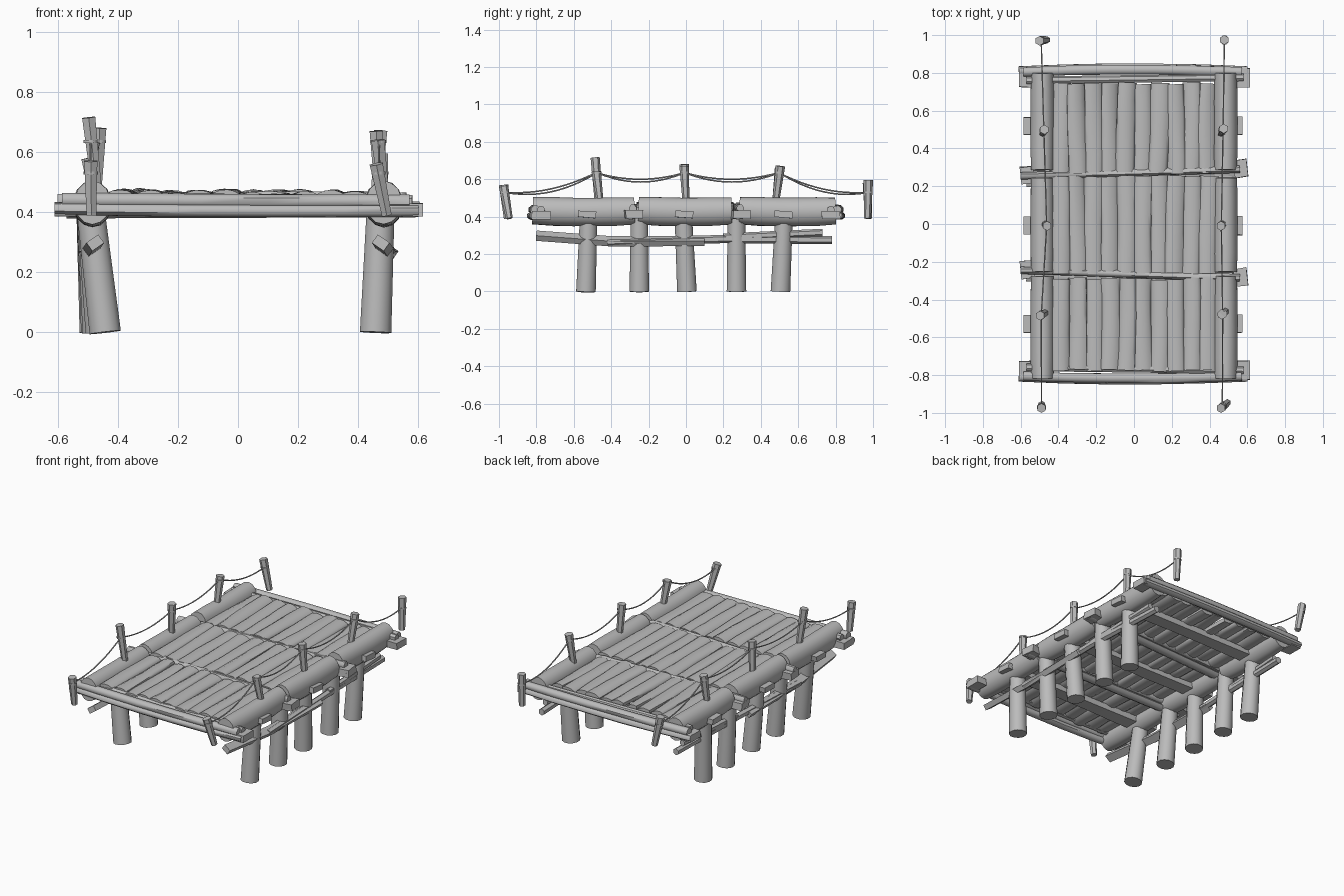
import bpy, bmesh, math, random
from mathutils import Vector

random.seed(4)
if "Cube" in bpy.data.objects:
    bpy.data.objects.remove(bpy.data.objects["Cube"], do_unlink=True)

wood = bpy.data.materials.new("weathered grey")
wood.use_nodes = True
GREY = (0.5, 0.5, 0.5, 1)
wood.diffuse_color = GREY
wood.node_tree.nodes["Principled BSDF"].inputs["Base Color"].default_value = GREY


def log(name, pts, rw, rh=None, sides=10, radii=None, twist=0.0, spin=0.0, rough=0.0):
    """Sweep an elliptical section (half width rw, half height rh) along pts."""
    pts = [Vector(p) for p in pts]
    rh = rh or rw
    radii = radii or [1] * len(pts)
    bm = bmesh.new()
    rings = []
    for i, p in enumerate(pts):
        t = (pts[min(i + 1, len(pts) - 1)] - pts[max(i - 1, 0)]).normalized()
        ref = Vector((0, 0, 1)) if abs(t.z) < 0.8 else Vector((0, 1, 0))
        side = t.cross(ref).normalized()
        up = side.cross(t)
        roll = spin + twist * i / (len(pts) - 1)
        ring = []
        for k in range(sides):
            a = 2 * math.pi * (k + 0.5) / sides
            r = radii[i] * (1 + random.uniform(-rough, rough))
            u, v = math.cos(a) * rw * r, math.sin(a) * rh * r
            c, s = math.cos(roll), math.sin(roll)
            ring.append(bm.verts.new(p + side * (u * c - v * s) + up * (u * s + v * c)))
        rings.append(ring)
    for a, b in zip(rings, rings[1:]):
        for k in range(sides):
            n = (k + 1) % sides
            bm.faces.new((a[k], a[n], b[n], b[k]))
    bm.faces.new(rings[0])
    bm.faces.new(rings[-1])
    bmesh.ops.recalc_face_normals(bm, faces=bm.faces)
    me = bpy.data.meshes.new(name)
    bm.to_mesh(me)
    bm.free()
    ob = bpy.data.objects.new(name, me)
    bpy.context.collection.objects.link(ob)
    me.materials.append(wood)


def bowed(a, b, bow, n=5):
    """Points from a to b, pushed by the vector bow at the middle."""
    a, b, bow = Vector(a), Vector(b), Vector(bow)
    return [a.lerp(b, i / n) + bow * 4 * (i / n) * (1 - i / n) for i in range(n + 1)]


SECTIONS = [(-0.82, -0.275), (-0.255, 0.245), (0.285, 0.80)]
DECKS = [(-0.775, -0.29), (-0.26, 0.255), (0.27, 0.745)]

# Support legs, each leaning a little
RIGHT_FEET = (0.442, 0.455, 0.465, 0.47, 0.475)
for side, name in ((-1, "right"), (1, "left")):
    for i, y in enumerate((-0.535, -0.25, 0.005, 0.27, 0.505)):
        foot = RIGHT_FEET[i] if side < 0 else 0.458
        top = 0.492 if side < 0 else 0.475
        log(f"{name}_leg_{i}", [(side * foot, y, 0), (side * top, y + (0.015, 0, -0.02, 0, 0.02)[i], 0.42)],
            0.052, sides=12, radii=[1.04, 0.92])

# Thick edge logs, leaning outwards at the lower side
for side, name in ((-1, "right"), (1, "left")):
    for i, (y0, y1) in enumerate(SECTIONS):
        x = side * 0.485
        log(f"{name}_edge_log_{i}", bowed((x, y0, 0.432), (x, y1, 0.43), (0, 0, -0.006)),
            0.064, 0.076, 14, radii=[0.95, 1, 1, 1, 1, 0.95], rough=0.015)

# Planks, rounded and irregularly rolled
for s, (y0, y1) in enumerate(DECKS):
    for k in range(10):
        x = -0.387 + k * 0.0865
        dx = random.uniform(-0.008, 0.008)
        z = 0.446 + random.uniform(-0.007, 0.006)
        ends = random.uniform(-0.006, 0.006)
        log(f"plank_{s}_{k}", bowed((x - dx, y0 + ends, z), (x + dx, y1 + ends, z),
            (random.uniform(-0.005, 0.005), 0, 0)), 0.051, 0.025, 12,
            twist=random.uniform(-0.35, 0.35), spin=random.uniform(-0.15, 0.15), rough=0.05)

# Bearers under the middle of each section, with flat protruding ends
for i, y in enumerate((-0.53, -0.01, 0.52)):
    log(f"bearer_{i}", bowed((-0.585, y, 0.41), (0.575, y, 0.412), (0, 0, -0.004)),
        0.066, 0.024, 4, twist=0.08, rough=0.08)

# Paired cross poles in the two joints
for i, (ya, yb) in enumerate(((-0.245, -0.285), (0.255, 0.29))):
    log(f"joint_pole_{i}", bowed((-0.6, ya, 0.435), (0.56, yb, 0.44), (0, 0, 0.006)), 0.021, 0.026, 8, rough=0.06)
    log(f"joint_lower_pole_{i}", [(-0.57, ya - 0.03, 0.40), (0.59, yb - 0.01, 0.405)], 0.032, 0.022, 7, rough=0.06)
    for x in (-0.565, 0.565):
        y = ya if x < 0 else yb
        log(f"joint_stub_{i}", [(x - 0.035, y, 0.41), (x + 0.035, y + 0.008, 0.412)], 0.065, 0.032, 4, rough=0.08)

# Bundled beams closing the front and back
for side, name in ((-1, "front"), (1, "back")):
    y = side * 0.805
    log(f"{name}_outer_beam", bowed((-0.585, y, 0.44), (0.57, y, 0.435), (0, side * 0.012, 0)), 0.027, 0.025, 8, rough=0.05)
    log(f"{name}_lower_beam", bowed((-0.61, y + side * 0.005, 0.412), (0.6, y + side * 0.005, 0.405),
        (0, side * 0.016, -0.004)), 0.026, 0.022, 8, rough=0.05)
    log(f"{name}_inner_beam", [(-0.57, y - side * 0.045, 0.442), (0.58, y - side * 0.03, 0.437)], 0.021, 0.021, 7)
    for x in (-0.575, 0.58):
        log(f"{name}_beam_stub", [(x - 0.035, side * 0.775, 0.408), (x + 0.035, side * 0.775, 0.408)],
            0.07, 0.03, 4, rough=0.06)

# Long braces tied along the legs
for side, name in ((-1, "right"), (1, "left")):
    x = side * 0.495
    log(f"{name}_front_brace", [(x - side * 0.02, -0.8, 0.298), (x, -0.4, 0.268), (x + side * 0.01, 0.1, 0.27)],
        0.034, 0.024, 4, spin=side * -0.6)
    log(f"{name}_middle_brace", [(x + side * 0.01, -0.42, 0.265), (x, 0.2, 0.28),
                                (x - side * 0.02, 0.78, 0.275)], 0.021, 0.022, 6)
    log(f"{name}_back_brace", [(x, 0.2, 0.29), (x - side * 0.01, 0.73, 0.315)], 0.018, 0.02, 6)

# Rope posts: bottom and top points for each side
POSTS = {
    "right": [((-0.488, -0.955, 0.39), (-0.49, -0.975, 0.57)), ((-0.47, -0.47, 0.48), (-0.497, -0.485, 0.715)),
              ((-0.47, 0, 0.48), (-0.46, -0.01, 0.68)), ((-0.485, 0.48, 0.48), (-0.475, 0.5, 0.66)),
              ((-0.46, 0.975, 0.39), (-0.5, 0.97, 0.58))],
    "left": [((0.495, -0.945, 0.39), (0.46, -0.975, 0.56)), ((0.485, -0.46, 0.48), (0.465, -0.48, 0.64)),
             ((0.47, 0, 0.48), (0.46, -0.01, 0.67)), ((0.46, 0.48, 0.48), (0.475, 0.505, 0.67)),
             ((0.48, 0.97, 0.39), (0.478, 0.975, 0.595))],
}
for name, posts in POSTS.items():
    ties = []
    for i, (a, b) in enumerate(posts):
        log(f"{name}_rope_post_{i}", [a, b], 0.022, sides=6, radii=[0.85, 1.15])
        tie = Vector(a).lerp(Vector(b), 0.78)
        tie.z = 0.53 if i in (0, 4) else 0.635
        ties.append(tie)
        log(f"{name}_rope_wrap_{i}", [tie - Vector((0, 0, 0.005)), tie + Vector((0, 0, 0.005))], 0.025, sides=8)
    # Sagging rope between neighbouring posts
    for i in range(4):
        sag = -0.035 if name == "right" else -0.05
        log(f"{name}_rope_{i}", bowed(ties[i], ties[i + 1], (0, 0, sag), 12), 0.004, sides=6)

# Smooth shading with sharp end cuts
bpy.ops.object.select_all(action="DESELECT")
for ob in bpy.context.collection.objects:
    if ob.type == "MESH":
        ob.select_set(True)
        bpy.context.view_layer.objects.active = ob
bpy.ops.object.shade_smooth_by_angle(angle=math.radians(50))
